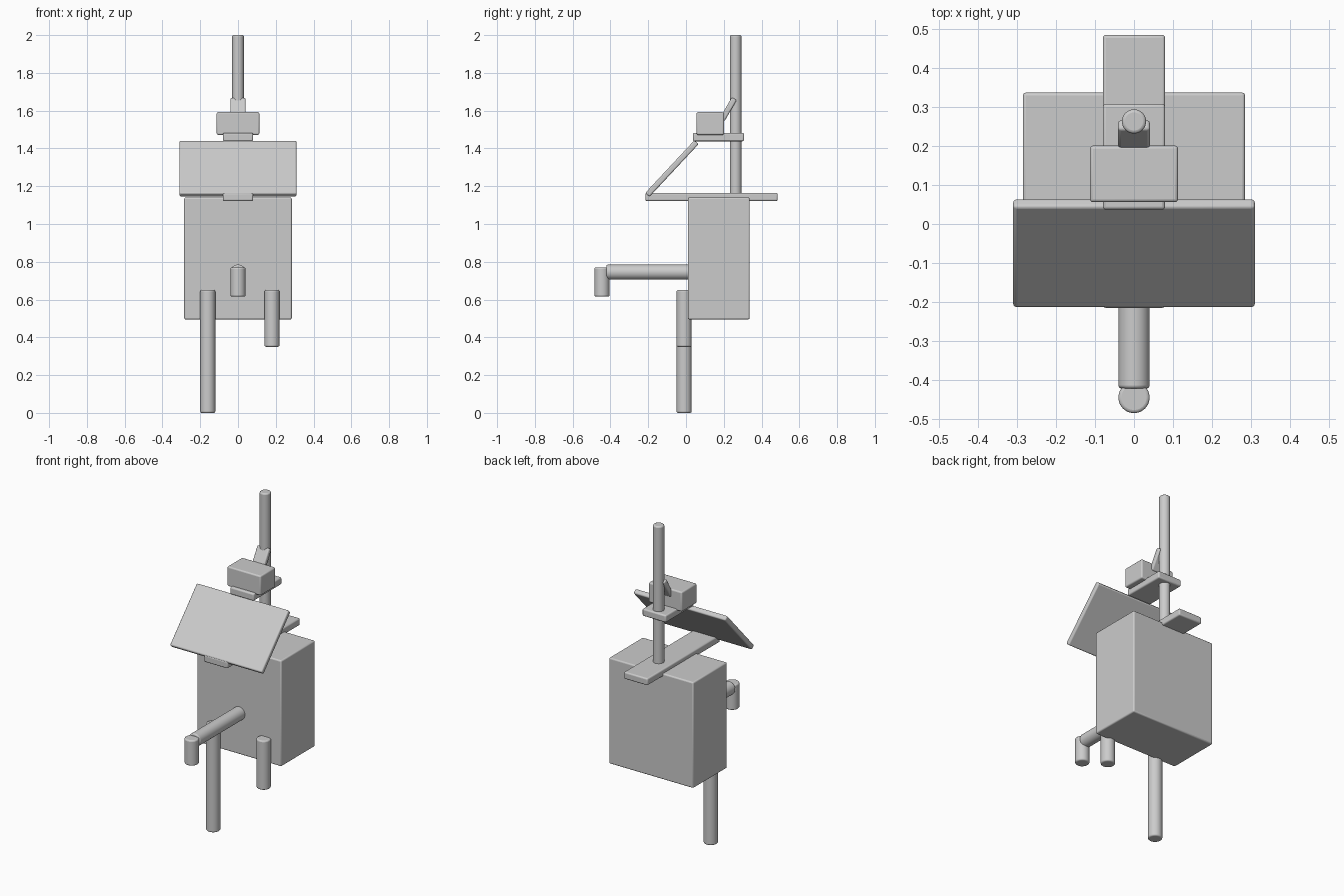
import bpy
from math import radians
from mathutils import Vector

if "Cube" in bpy.data.objects:
    bpy.data.objects.remove(bpy.data.objects["Cube"])


def finish(ob, name, width):
    ob.name = name
    bev = ob.modifiers.new("soft_edges", 'BEVEL')
    bev.width = width
    bev.segments = 3
    bev.limit_method = 'ANGLE'
    bev.angle_limit = radians(40)
    bpy.ops.object.shade_smooth_by_angle(angle=radians(35))
    return ob


def box(name, lo, hi, tilt=0, width=0.008):
    lo, hi = Vector(lo), Vector(hi)
    bpy.ops.mesh.primitive_cube_add(size=1, location=(lo + hi) / 2)
    ob = bpy.context.object
    ob.scale = hi - lo
    bpy.ops.object.transform_apply(location=False, rotation=False, scale=True)
    ob.rotation_euler.x = radians(tilt)
    return finish(ob, name, width)


def rod(name, start, end, radius):
    a, b = Vector(start), Vector(end)
    bpy.ops.mesh.primitive_cylinder_add(vertices=48, radius=radius, depth=(b - a).length,
                                        location=(a + b) / 2)
    ob = bpy.context.object
    ob.rotation_euler = (b - a).to_track_quat('Z', 'Y').to_euler()
    return finish(ob, name, 0.008)


# Torso and shoulder plate
box("torso", (-0.285, 0.01, 0.495), (0.285, 0.337, 1.14))
box("shoulder_plate", (-0.08, -0.215, 1.122), (0.08, 0.485, 1.165))

# Sloping panel in front of the mast
box("sloped_panel", (-0.31, -0.266, 1.278), (0.31, 0.116, 1.308), tilt=47)

# Mast with head and its bracket
rod("mast", (0, 0.263, 1.15), (0, 0.263, 2.0), 0.031)
box("head_plate", (-0.08, 0.037, 1.438), (0.08, 0.308, 1.482))
box("head", (-0.113, 0.056, 1.472), (0.113, 0.201, 1.592))
box("head_strut", (-0.041, 0.158, 1.592), (0.041, 0.288, 1.622), tilt=60)

# Legs: one long, one cut short
rod("long_leg", (-0.16, -0.01, 0), (-0.16, -0.01, 0.65), 0.04)
rod("short_leg", (0.18, -0.01, 0.35), (0.18, -0.01, 0.65), 0.04)

# Forward arm with hanging grip
rod("arm", (0, 0.03, 0.745), (0, -0.422, 0.745), 0.04)
rod("arm_grip", (0, -0.445, 0.615), (0, -0.445, 0.77), 0.04)
